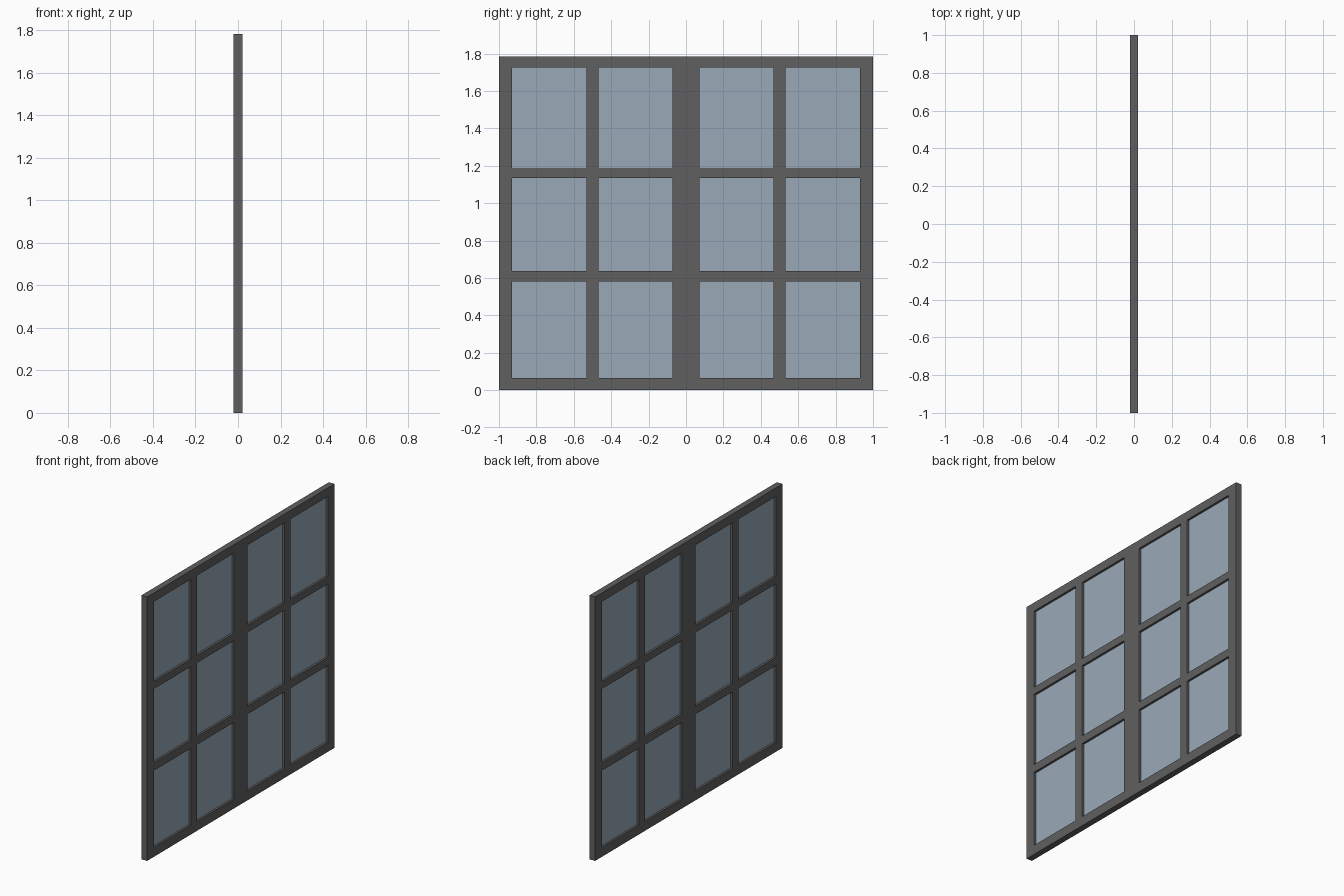
import bpy, bmesh

if "Cube" in bpy.data.objects:
    bpy.data.objects.remove(bpy.data.objects["Cube"])

DEPTH = 0.042        # frame thickness along x
GLASS = 0.012        # glass thickness
Y = [0.0, 0.072, 0.469, 0.532, 0.929, 1.0]              # stile and bar edges of one leaf
Z = [0.0, 0.064, 0.582, 0.637, 1.134, 1.184, 1.724, 1.783]  # rail edges


def material(name, color):
    m = bpy.data.materials.new(name)
    m.diffuse_color = (*color, 1)
    m.use_nodes = True
    m.node_tree.nodes["Principled BSDF"].inputs["Base Color"].default_value = m.diffuse_color
    return m


frame_mat = material("dark_grey_metal", (0.115, 0.115, 0.115))
glass_mat = material("blue_grey_glass", (0.32, 0.40, 0.48))


def lattice(name, side, keep, depth, mat):
    """Extrude the kept cells of the Y/Z grid into a slab centred on x = 0."""
    bm = bmesh.new()
    verts = {}

    def vert(i, j):
        if (i, j) not in verts:
            verts[i, j] = bm.verts.new((-depth / 2, side * Y[i], Z[j]))
        return verts[i, j]

    for i in range(len(Y) - 1):
        for j in range(len(Z) - 1):
            if keep(i, j):
                bm.faces.new([vert(i, j), vert(i + 1, j), vert(i + 1, j + 1), vert(i, j + 1)])
    ext = bmesh.ops.extrude_face_region(bm, geom=bm.faces[:], use_keep_orig=True)
    moved = [g for g in ext["geom"] if isinstance(g, bmesh.types.BMVert)]
    bmesh.ops.translate(bm, verts=moved, vec=(depth, 0, 0))
    bmesh.ops.recalc_face_normals(bm, faces=bm.faces[:])
    me = bpy.data.meshes.new(name)
    bm.to_mesh(me)
    bm.free()
    me.materials.append(mat)
    ob = bpy.data.objects.new(name, me)
    bpy.context.collection.objects.link(ob)
    return ob


def is_opening(i, j):
    return i % 2 == 1 and j % 2 == 1


# Two mirrored leaves, each a frame with six recessed panes
for side, label in ((-1, "left"), (1, "right")):
    lattice(label + "_leaf_frame", side, lambda i, j: not is_opening(i, j), DEPTH, frame_mat)
    lattice(label + "_leaf_glass", side, is_opening, GLASS, glass_mat)
